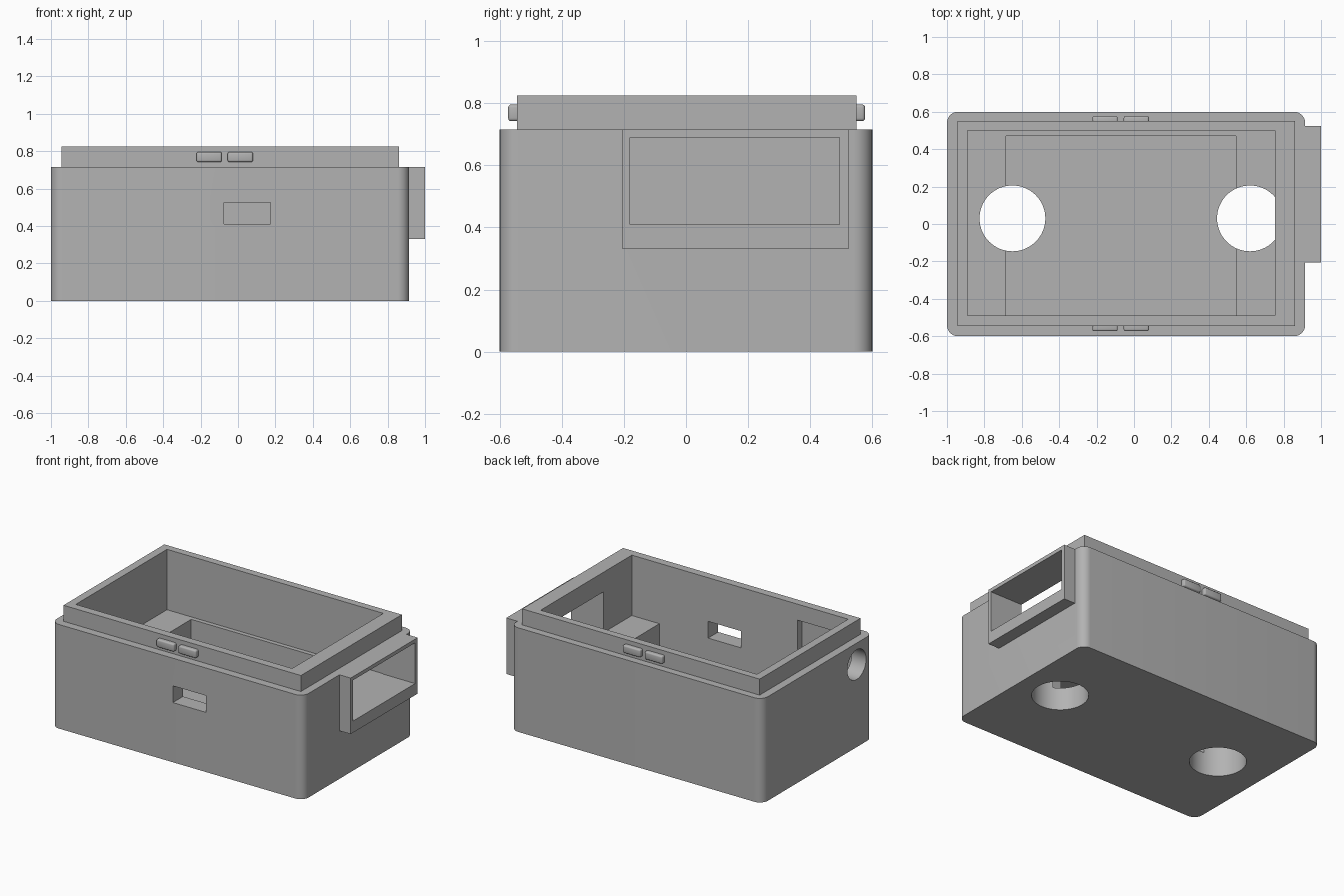
import bpy
import bmesh
import math
from mathutils import Matrix, Vector

if "Cube" in bpy.data.objects:
    bpy.data.objects.remove(bpy.data.objects["Cube"], do_unlink=True)

grey = bpy.data.materials.new("plain grey")
grey.use_nodes = True
grey.diffuse_color = (0.45, 0.45, 0.45, 1)
bsdf = next(n for n in grey.node_tree.nodes if n.type == 'BSDF_PRINCIPLED')
bsdf.inputs["Base Color"].default_value = grey.diffuse_color


def finish(name, bm):
    mesh = bpy.data.meshes.new(name)
    bm.to_mesh(mesh)
    bm.free()
    obj = bpy.data.objects.new(name, mesh)
    bpy.context.collection.objects.link(obj)
    mesh.materials.append(grey)
    return obj


def box(name, x, y, z, bevel=0.0, vertical_only=False, segments=3):
    """Box from (min, max) ranges, with optional rounded edges."""
    bm = bmesh.new()
    size = Vector((x[1] - x[0], y[1] - y[0], z[1] - z[0]))
    mid = Vector((sum(x), sum(y), sum(z))) / 2
    bmesh.ops.create_cube(bm, size=1, matrix=Matrix.Translation(mid) @ Matrix.Diagonal(size).to_4x4())
    if bevel:
        edges = [e for e in bm.edges if not vertical_only
                 or abs(e.verts[0].co.z - e.verts[1].co.z) > 0.01]
        bmesh.ops.bevel(bm, geom=edges, offset=bevel, segments=segments, profile=0.5, affect='EDGES')
    return finish(name, bm)


def cylinder(name, centre, radius, depth, axis='Z'):
    bm = bmesh.new()
    turn = Matrix.Rotation(math.pi / 2, 4, 'Y') if axis == 'X' else Matrix()
    bmesh.ops.create_cone(bm, cap_ends=True, segments=64, radius1=radius, radius2=radius,
                          depth=depth, matrix=Matrix.Translation(centre) @ turn)
    return finish(name, bm)


def carve(obj, cutters):
    for c in cutters:
        mod = obj.modifiers.new("cut", 'BOOLEAN')
        mod.operation = 'DIFFERENCE'
        mod.solver = 'EXACT'
        mod.object = c
    bpy.context.view_layer.update()
    graph = bpy.context.evaluated_depsgraph_get()
    mesh = bpy.data.meshes.new_from_object(obj.evaluated_get(graph))
    obj.modifiers.clear()
    obj.data = mesh


def smooth(obj):
    bpy.ops.object.select_all(action='DESELECT')
    obj.select_set(True)
    bpy.context.view_layer.objects.active = obj
    bpy.ops.object.shade_smooth_by_angle(angle=math.radians(35))


# Outer parts
RIM_Z, LEDGE_Z = 0.715, 0.41
case = box("case", (-1, 0.915), (-0.6, 0.6), (0, RIM_Z), 0.06, True, 10)
lip = box("lip", (-0.945, 0.86), (-0.545, 0.55), (RIM_Z, 0.825))
frame = box("port_frame", (0.915, 1), (-0.205, 0.523), (0.33, RIM_Z))

# Cutters: hollow, pit, socket recess, openings and floor holes
hollow = box("hollow_cutter", (-0.89, 0.755), (-0.49, 0.5), (LEDGE_Z, 1))
pit = box("pit_cutter", (-0.685, 0.545), (-0.49, 0.47), (0.155, 0.6))
recess = box("recess_cutter", (-0.89, -0.505), (-0.54, -0.4), (LEDGE_Z, 0.8))
port = box("port_cutter", (0.7, 1.1), (-0.18, 0.495), (LEDGE_Z, 0.69))
slot = box("slot_cutter", (-0.075, 0.175), (-0.7, -0.4), (LEDGE_Z, 0.525))
socket = cylinder("socket_cutter", (-0.95, -0.425, 0.567), 0.102, 0.3, 'X')
holes = [cylinder("floor_hole_cutter", (x, 0.03, LEDGE_Z / 2 - 0.1), 0.176, LEDGE_Z + 0.2)
         for x in (-0.65, 0.62)]

carve(case, holes + [pit, hollow, recess, port, slot, socket])
carve(lip, [hollow])
carve(frame, [port])
for c in holes + [hollow, pit, recess, port, slot, socket]:
    bpy.data.objects.remove(c, do_unlink=True)
smooth(case)

# Snap tabs on the front and back of the lip
for side, y in (("front", (-0.573, -0.52)), ("back", (0.52, 0.577))):
    for n, x in enumerate(((-0.222, -0.087), (-0.055, 0.08))):
        smooth(box(f"{side}_tab_{n + 1}", x, y, (0.742, 0.796), 0.01))
